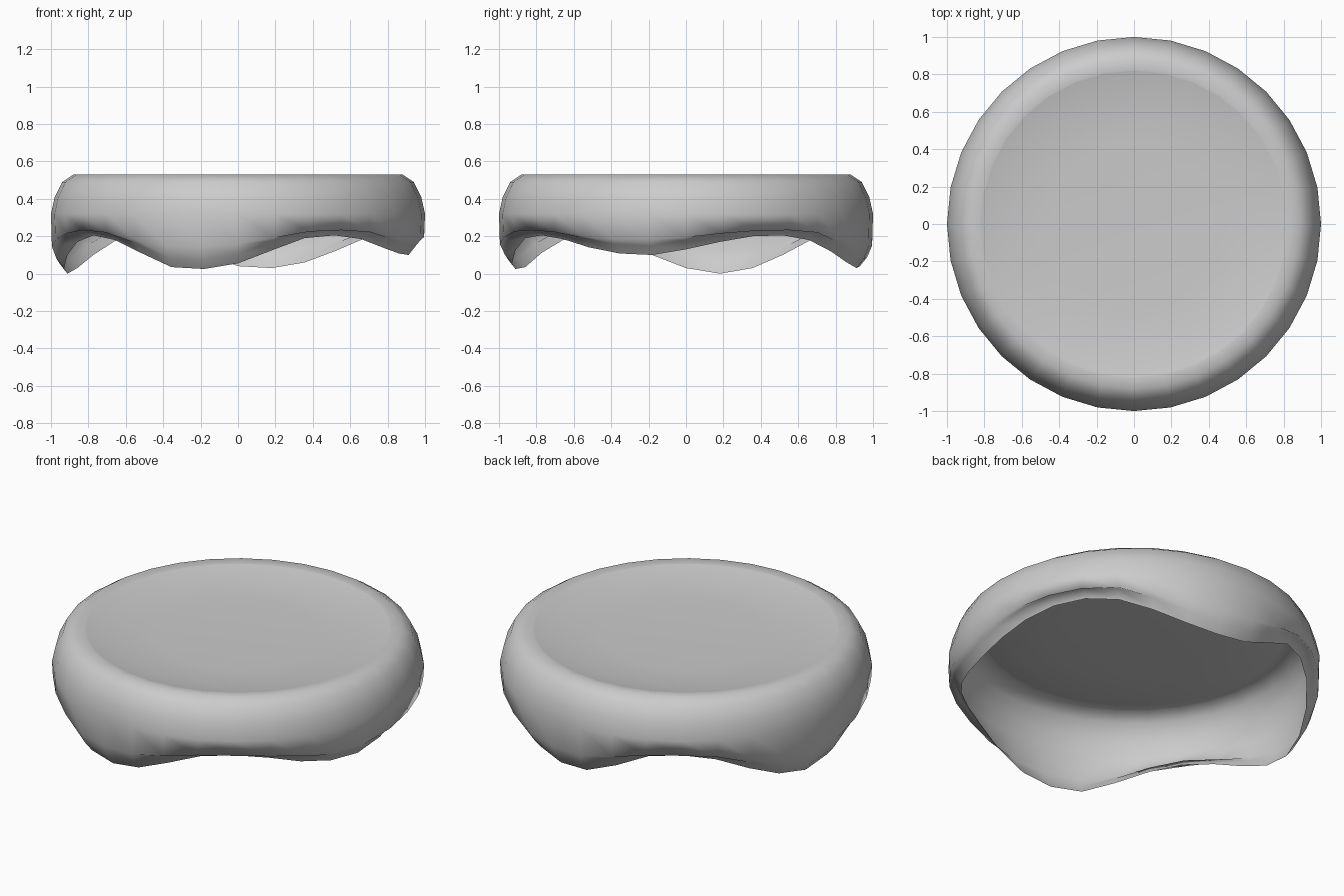
import bpy, bmesh, math

if "Cube" in bpy.data.objects:
    bpy.data.objects.remove(bpy.data.objects["Cube"])

N = 32
# Height of the wavy lower edge, counter-clockwise from +x
HEM = [.13, .17, .20, .205, .18, .12, .06, .03, .04, .11, .19, .205, .175, .10, .03, .0,
       .03, .10, .17, .205, .18, .11, .035, .025, .055, .125, .19, .205, .185, .14, .108, .10]

# Fixed rings (radius, height) from the shallow dish out over the rounded rim
DISH = [(.45, .487), (.68, .497), (.82, .525)]
RIM = [(.88, .53), (.94, .49), (.98, .41), (1.0, .32)]


def ring(bm, radius, height):
    verts = []
    for i in range(N):
        a = 2 * math.pi * i / N
        z = height(i) if callable(height) else height
        verts.append(bm.verts.new((radius * math.cos(a), radius * math.sin(a), z)))
    return verts


def bridge(bm, a, b):
    for i in range(N):
        j = (i + 1) % N
        bm.faces.new((a[i], b[i], b[j], a[j]))


bm = bmesh.new()
rings = [ring(bm, r, z) for r, z in DISH + RIM]
# Wavy skirt: the wall narrows and tucks in along the lower edge
rings.append(ring(bm, .995, lambda i: HEM[i] * .5 + .13))
rings.append(ring(bm, .97, lambda i: HEM[i] + .05))
rings.append(ring(bm, .93, lambda i: HEM[i]))
for a, b in zip(rings, rings[1:]):
    bridge(bm, a, b)

# Centre of the dish
centre = bm.verts.new((0, 0, .485))
for i in range(N):
    bm.faces.new((centre, rings[0][i], rings[0][(i + 1) % N]))

# Smooth shading with a crease where dish meets rim
for f in bm.faces:
    f.smooth = True
crease = rings[len(DISH) - 1]
for i in range(N):
    bm.edges.get((crease[i], crease[(i + 1) % N])).smooth = False
bmesh.ops.recalc_face_normals(bm, faces=bm.faces)
if centre.link_faces[0].normal.z < 0:
    bmesh.ops.reverse_faces(bm, faces=bm.faces)

mesh = bpy.data.meshes.new("icing_cap")
bm.to_mesh(mesh)
bm.free()
obj = bpy.data.objects.new("icing_cap", mesh)
bpy.context.collection.objects.link(obj)
